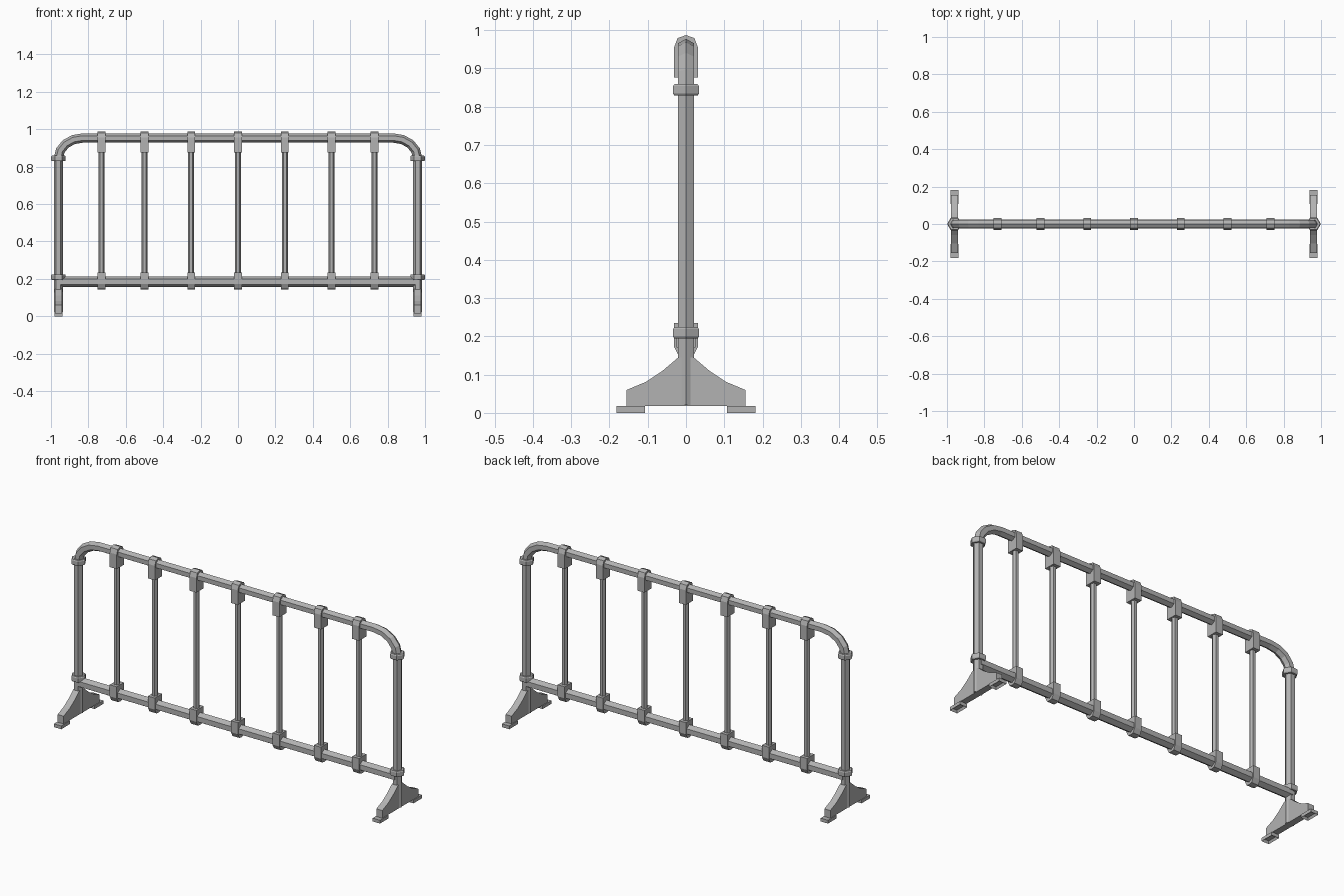
import bpy, bmesh
from math import sin, cos, pi
from mathutils import Vector

cube = bpy.data.objects.get("Cube")
if cube:
    bpy.data.objects.remove(cube, do_unlink=True)

GREY = (0.45, 0.45, 0.45, 1)
mat = bpy.data.materials.new("steel grey")
mat.use_nodes = True
mat.diffuse_color = GREY
bsdf = next(n for n in mat.node_tree.nodes if n.type == 'BSDF_PRINCIPLED')
bsdf.inputs["Base Color"].default_value = GREY
bsdf.inputs["Roughness"].default_value = 0.6


def finish(name, bm):
    bmesh.ops.recalc_face_normals(bm, faces=bm.faces)
    mesh = bpy.data.meshes.new(name)
    bm.to_mesh(mesh)
    bm.free()
    mesh.materials.append(mat)
    obj = bpy.data.objects.new(name, mesh)
    bpy.context.collection.objects.link(obj)
    return obj


def tube(name, path, radii, sides=6):
    """Sweep a hexagon along (x, z) points, with mitred corners."""
    bm = bmesh.new()
    pts = [Vector((x, 0, z)) for x, z in path]
    rings = []
    for i, p in enumerate(pts):
        a = (p - pts[max(i - 1, 0)]).normalized()
        b = (pts[min(i + 1, len(pts) - 1)] - p).normalized()
        t = (a + b).normalized()
        n = Vector((t.z, 0, -t.x)) / max(t.dot(a), t.dot(b))
        r = radii[i]
        rings.append([bm.verts.new(p + n * (r * cos(2 * pi * k / sides))
                                   + Vector((0, r * sin(2 * pi * k / sides), 0)))
                      for k in range(sides)])
    for lo, hi in zip(rings, rings[1:]):
        for k in range(sides):
            j = (k + 1) % sides
            bm.faces.new((lo[k], lo[j], hi[j], hi[k]))
    bm.faces.new(rings[0])
    bm.faces.new(rings[-1])
    return finish(name, bm)


def plate(name, half_profile, x, half_width):
    """Extrude a profile of (y, z) points, mirrored in y, along x."""
    outline = half_profile + [(-y, z) for y, z in reversed(half_profile) if y > 0]
    bm = bmesh.new()
    face = bm.faces.new([bm.verts.new((x - half_width, y, z)) for y, z in outline])
    ext = bmesh.ops.extrude_face_region(bm, geom=[face])
    verts = [v for v in ext["geom"] if isinstance(v, bmesh.types.BMVert)]
    bmesh.ops.translate(bm, verts=verts, vec=(2 * half_width, 0, 0))
    return finish(name, bm)


def pad(name, x, y):
    """Flat ground pad, hollow underneath."""
    bm = bmesh.new()
    bmesh.ops.create_cube(bm, size=1)
    for v in bm.verts:
        v.co = Vector((x + v.co.x * 0.044, y + v.co.y * 0.074, 0.009 + v.co.z * 0.018))
    bottom = min(bm.faces, key=lambda f: f.calc_center_median().z)
    bmesh.ops.inset_region(bm, faces=[bottom], thickness=0.009)
    bmesh.ops.translate(bm, verts=bottom.verts, vec=(0, 0, 0.012))
    return finish(name, bm)


# Bent outer frame: two posts and the top rail in one tube
POST_X, RAIL_Z, BEND_Z = 0.96, 0.953, 0.845
bend = [(POST_X - 0.13 + 0.13 * cos(a), BEND_Z + (RAIL_Z - BEND_Z) * sin(a))
        for a in (pi / 2 * i / 4 for i in range(5))]
right_half = [(POST_X, 0.02)] + bend
path = [(-x, z) for x, z in right_half] + right_half[::-1]
tube("outer_frame", path, [0.0245] * len(path))

# Bottom rail
tube("bottom_rail", [(-POST_X, 0.185), (POST_X, 0.185)], [0.028] * 2)

# Clip outlines around the top and bottom rails
top_clip = [(0.031, 0.876), (0.031, 0.955), (0.022, 0.979), (0, 0.987)]
bottom_clip = [(0, 0.144), (0.018, 0.147), (0.031, 0.172), (0.031, 0.235)]

# Upright bars with a clip at each end
for i, x in enumerate((-0.73, -0.5, -0.25, 0, 0.25, 0.5, 0.73), 1):
    tube(f"upright_bar_{i}", [(x, 0.19), (x, 0.95)], [0.016] * 2)
    plate(f"top_clip_{i}", top_clip, x, 0.021)
    plate(f"bottom_clip_{i}", bottom_clip, x, 0.021)

# Collars, feet and ground pads at both ends
foot = [(0.155, 0.018), (0.155, 0.06), (0.105, 0.081), (0.06, 0.111), (0.02, 0.145)]
for side, x in (("right", -POST_X), ("left", POST_X)):
    for level, z in (("upper", 0.844), ("lower", 0.209)):
        tube(f"{level}_collar_{side}",
             [(x, z + d) for d in (-0.015, -0.01, 0.01, 0.015)],
             [0.035, 0.039, 0.039, 0.035])
    plate(f"foot_{side}", foot, x, 0.018)
    pad(f"front_pad_{side}", x, -0.144)
    pad(f"back_pad_{side}", x, 0.144)
